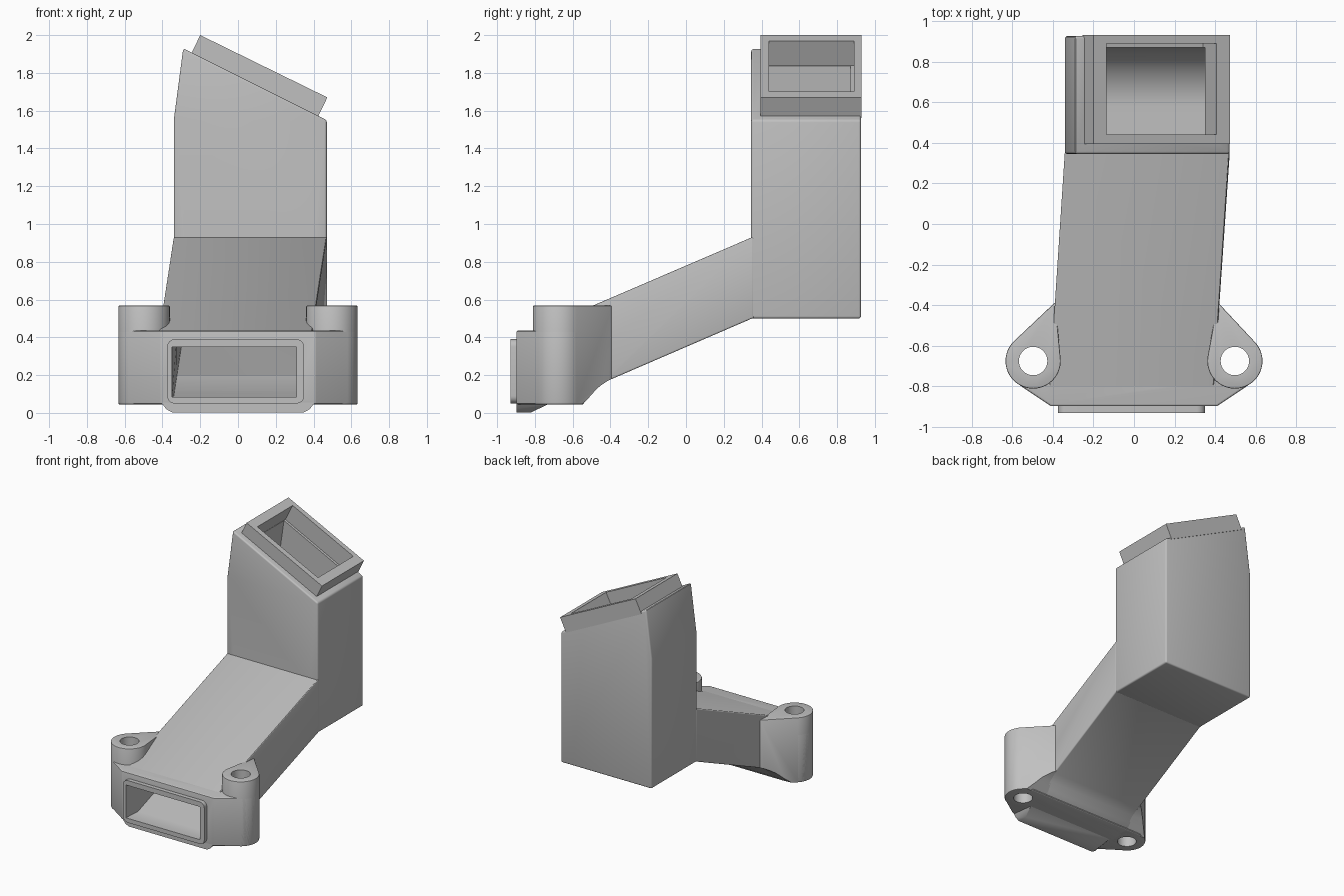
import bpy, bmesh, math
from mathutils import Vector

if "Cube" in bpy.data.objects:
    bpy.data.objects.remove(bpy.data.objects["Cube"], do_unlink=True)

grey = bpy.data.materials.new("light grey plastic")
grey.use_nodes = True
COLOUR = (0.53, 0.53, 0.53, 1)
grey.diffuse_color = COLOUR
grey.node_tree.nodes["Principled BSDF"].inputs["Base Color"].default_value = COLOUR


def finish(name, bm):
    bmesh.ops.recalc_face_normals(bm, faces=bm.faces)
    mesh = bpy.data.meshes.new(name)
    bm.to_mesh(mesh)
    bm.free()
    mesh.materials.append(grey)
    obj = bpy.data.objects.new(name, mesh)
    bpy.context.collection.objects.link(obj)
    return obj


def prism(name, outline, axis, low, high):
    """Extrude a 2D outline along one axis."""
    bm = bmesh.new()
    place = {"x": lambda a, b, t: (t, a, b),
             "y": lambda a, b, t: (a, t, b),
             "z": lambda a, b, t: (a, b, t)}[axis]
    face = bm.faces.new([bm.verts.new(place(a, b, low)) for a, b in outline])
    step = Vector(place(0, 0, high - low))
    new = bmesh.ops.extrude_face_region(bm, geom=[face])["geom"]
    bmesh.ops.translate(bm, vec=step, verts=[v for v in new if isinstance(v, bmesh.types.BMVert)])
    return finish(name, bm)


def hull(name, points):
    bm = bmesh.new()
    for p in points:
        bm.verts.new(p)
    out = bmesh.ops.convex_hull(bm, input=bm.verts)
    loose = {g for g in out["geom_interior"] if isinstance(g, bmesh.types.BMVert)}
    bmesh.ops.delete(bm, geom=list(loose), context="VERTS")
    bmesh.ops.dissolve_limit(bm, angle_limit=0.01, verts=bm.verts, edges=bm.edges)
    return finish(name, bm)


def arc(cx, cy, r, start=0, end=360, n=48):
    return [(cx + r * math.cos(math.radians(start + (end - start) * i / n)),
             cy + r * math.sin(math.radians(start + (end - start) * i / n)))
            for i in range(n + (end - start < 360))]


def levels(outline, low, high):
    return [(x, y, z) for z in (low, high) for x, y in outline]


def skew(obj):
    """Slide the duct sideways as it runs forward."""
    for v in obj.data.vertices:
        v.co.x += 0.042 + 0.0667 * min(v.co.y, 0.35)


def bevel(obj, width, segments=3):
    mod = obj.modifiers.new("soft_edges", "BEVEL")
    mod.width, mod.segments = width, segments
    mod.limit_method, mod.angle_limit = "ANGLE", math.radians(35)


HALF = 0.405
BOSS_X, BOSS_Y, BOSS_R = 0.497, -0.675, 0.136
BASE = 0.045

# Upright duct with its slanted top
tower = prism("tower", [(-0.34, 0.5), (0.47, 0.5), (0.47, 1.55), (-0.29, 1.93), (-0.34, 1.55)],
              "y", 0.345, 0.926)
bevel(tower, 0.012)

# Outlet collar, square to the slant
collar = prism("outlet_collar", [(-0.2, 2.0), (0.473, 1.67), (0.42, 1.56), (-0.253, 1.89)],
               "y", 0.395, 0.93)

# Sloping arm, curving down into the flange underneath
under_curve = arc(-0.53, 0.265, 0.2, 265, 308, 8)
under_curve = [(-0.55, BASE), (-0.51, 0.085), (-0.47, 0.13), (-0.44, 0.153), (-0.41, 0.172)]
arm = prism("sloping_arm", [(-0.89, BASE), *under_curve, (0.35, 0.5), (0.36, 0.5),
                            (0.36, 0.93), (0.35, 0.93), (-0.8, 0.436), (-0.89, 0.436)],
            "x", -HALF, HALF)
skew(arm)
bevel(arm, 0.012)

# Flange across the front, with a lump below the inlet
flange_plan = [(s * x, y) for s in (1, -1)
               for x, y in arc(BOSS_X, BOSS_Y, BOSS_R) + [(0.41, -0.897)]]
flange = hull("front_flange", levels(flange_plan, BASE, 0.437))
bevel(flange, 0.01)
lump = hull("flange_underside",
            [(s * x, y, z) for s in (1, -1) for x, y, z in
             ((0.35, -0.897, 0.003), (0.35, -0.82, 0.003), (0.38, -0.897, 0.02),
              (0.41, -0.897, 0.06), (0.38, -0.72, 0.05))])

# Screw bosses with webs running back to the arm
bosses = []
for side, label in ((1, "left"), (-1, "right")):
    plan = arc(side * BOSS_X, BOSS_Y, BOSS_R) + [(side * 0.4 + 0.012, -0.385)]
    boss = hull(label + "_screw_boss", levels(plan, BASE, 0.568))
    bevel(boss, 0.006, 2)
    bosses.append(boss)

# Raised lip round the inlet
lip_plan = []
for cx, cz, start in ((0.31, 0.35, 0), (-0.335, 0.35, 90), (-0.335, 0.09, 180), (0.31, 0.09, 270)):
    lip_plan += arc(cx, cz, 0.04, start, start + 90, 6)
lip = prism("inlet_lip", lip_plan, "y", -0.93, -0.88)

# Cutters: duct inside, outlet, screw holes and the space below the webs
arm_void = prism("arm_void", [(-1, 0.085), (-0.79, 0.085), (0.35, 0.58), (0.5, 0.58),
                              (0.5, 0.85), (0.35, 0.85), (-0.79, 0.35), (-1, 0.35)],
                 "x", -0.33, 0.33)
skew(arm_void)
back_curve = arc(0.58, 0.87, 0.29, 270, 360, 16)
tower_void = prism("tower_void", [(0.43, 0.58), *back_curve, (0.87, 2.1), (0.43, 2.1)],
                   "x", -0.265, 0.395)
roof = prism("void_roof", [(-0.265, 0.5), (0.397, 0.5), (0.397, 1.52), (0.355, 1.585),
                           (-0.198, 1.84), (-0.24, 1.55), (-0.265, 1.4)], "y", 0.4, 0.95)
limit = tower_void.modifiers.new("roof", "BOOLEAN")
limit.operation, limit.object = "INTERSECT", roof
outlet = prism("outlet_void", [(-0.115, 2.008), (0.425, 1.74), (0.34, 1.57), (-0.2, 1.838)],
               "y", 0.44, 0.89)
holes = [prism("screw_hole", arc(s * BOSS_X, BOSS_Y, 0.07), "z", -0.1, 0.7) for s in (1, -1)]
below = prism("below_web", [*under_curve, (-0.3, 0.22), (-0.3, -0.1), (-0.55, -0.1)], "x", -0.8, 0.8)

cuts = {tower: [arm_void, tower_void, outlet], collar: [outlet], arm: [arm_void] + holes,
        flange: [arm_void] + holes, lump: [], lip: [arm_void],
        bosses[0]: [holes[0], below, arm_void], bosses[1]: [holes[1], below, arm_void]}
for part, cutters in cuts.items():
    for cutter in cutters:
        mod = part.modifiers.new("cut", "BOOLEAN")
        mod.operation, mod.object, mod.solver = "DIFFERENCE", cutter, "EXACT"

# Apply the cuts, discard the cutters and shade
graph = bpy.context.evaluated_depsgraph_get()
baked = {part: bpy.data.meshes.new_from_object(part.evaluated_get(graph)) for part in cuts}
for part, mesh in baked.items():
    part.modifiers.clear()
    part.data = mesh
for helper in [arm_void, tower_void, roof, outlet, below] + holes:
    bpy.data.objects.remove(helper, do_unlink=True)
bpy.ops.object.select_all(action="DESELECT")
for part in cuts:
    part.select_set(True)
bpy.context.view_layer.objects.active = tower
bpy.ops.object.shade_smooth_by_angle(angle=math.radians(30))
